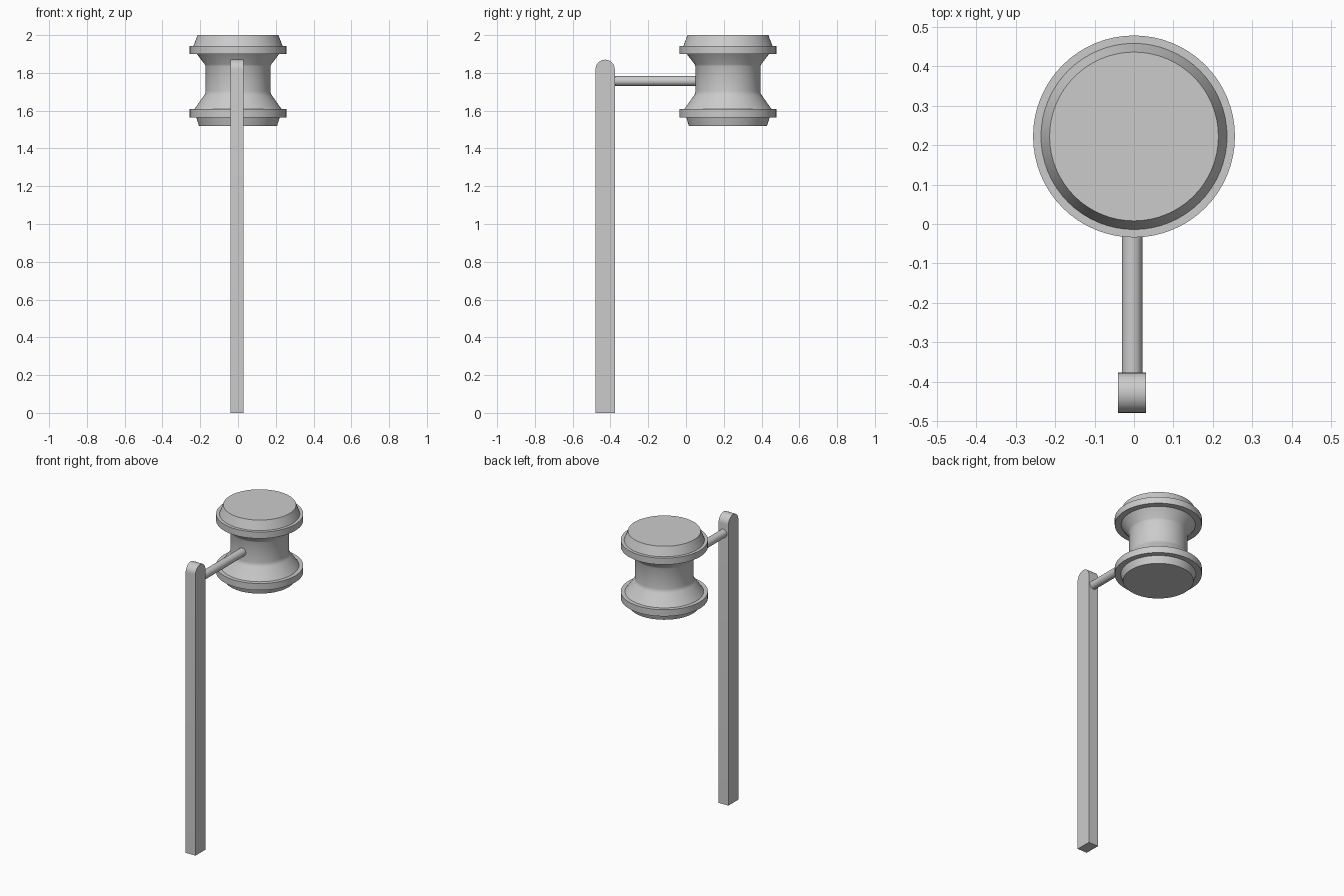
import bpy, bmesh, math
from mathutils import Matrix

if "Cube" in bpy.data.objects:
    bpy.data.objects.remove(bpy.data.objects["Cube"])


def add_object(name, bm, smooth=True):
    bmesh.ops.recalc_face_normals(bm, faces=bm.faces)
    mesh = bpy.data.meshes.new(name)
    bm.to_mesh(mesh)
    bm.free()
    obj = bpy.data.objects.new(name, mesh)
    bpy.context.collection.objects.link(obj)
    if smooth:
        bpy.ops.object.select_all(action='DESELECT')
        obj.select_set(True)
        bpy.context.view_layer.objects.active = obj
        bpy.ops.object.shade_smooth_by_angle(angle=math.radians(30))
    return obj


def lathe(name, profile, y, sides=64):
    """Spin a closed-ended (radius, z) profile around a vertical axis."""
    bm = bmesh.new()
    rings = []
    for r, z in profile:
        rings.append([bm.verts.new((r * math.cos(2 * math.pi * i / sides),
                                    y + r * math.sin(2 * math.pi * i / sides), z))
                      for i in range(sides)])
    for a, b in zip(rings, rings[1:]):
        for i in range(sides):
            j = (i + 1) % sides
            bm.faces.new((a[i], a[j], b[j], b[i]))
    bm.faces.new(rings[0][::-1])
    bm.faces.new(rings[-1])
    return add_object(name, bm)


# Spool-shaped head: lower cap, flange, waist, flange, upper cap
lathe("spool_head", [
    (0.207, 1.52), (0.221, 1.565), (0.256, 1.565), (0.256, 1.608),
    (0.231, 1.608), (0.180, 1.680), (0.174, 1.690), (0.172, 1.703),
    (0.172, 1.835), (0.176, 1.845), (0.218, 1.90),
    (0.256, 1.90), (0.256, 1.942), (0.236, 1.942), (0.214, 2.0),
], y=0.222)

# Post: rounded-top outline in the YZ plane, extruded along x
bm = bmesh.new()
yc, r, spring = -0.428, 0.051, 1.819
outline = [(yc - r, 0), (yc + r, 0)]
outline += [(yc + r * math.cos(math.pi * i / 16), spring + r * math.sin(math.pi * i / 16))
            for i in range(17)]
face = bm.faces.new([bm.verts.new((-0.04, y, z)) for y, z in outline])
ext = bmesh.ops.extrude_face_region(bm, geom=[face])
bmesh.ops.translate(bm, vec=(0.07, 0, 0),
                    verts=[v for v in ext["geom"] if isinstance(v, bmesh.types.BMVert)])
add_object("post", bm)

# Round arm joining the post to the head
y0, y1 = -0.38, 0.06
bm = bmesh.new()
bmesh.ops.create_cone(bm, cap_ends=True, segments=32, radius1=0.026, radius2=0.026,
                      depth=y1 - y0,
                      matrix=Matrix.Translation((-0.005, (y0 + y1) / 2, 1.757))
                      @ Matrix.Rotation(math.pi / 2, 4, 'X'))
add_object("arm", bm)
